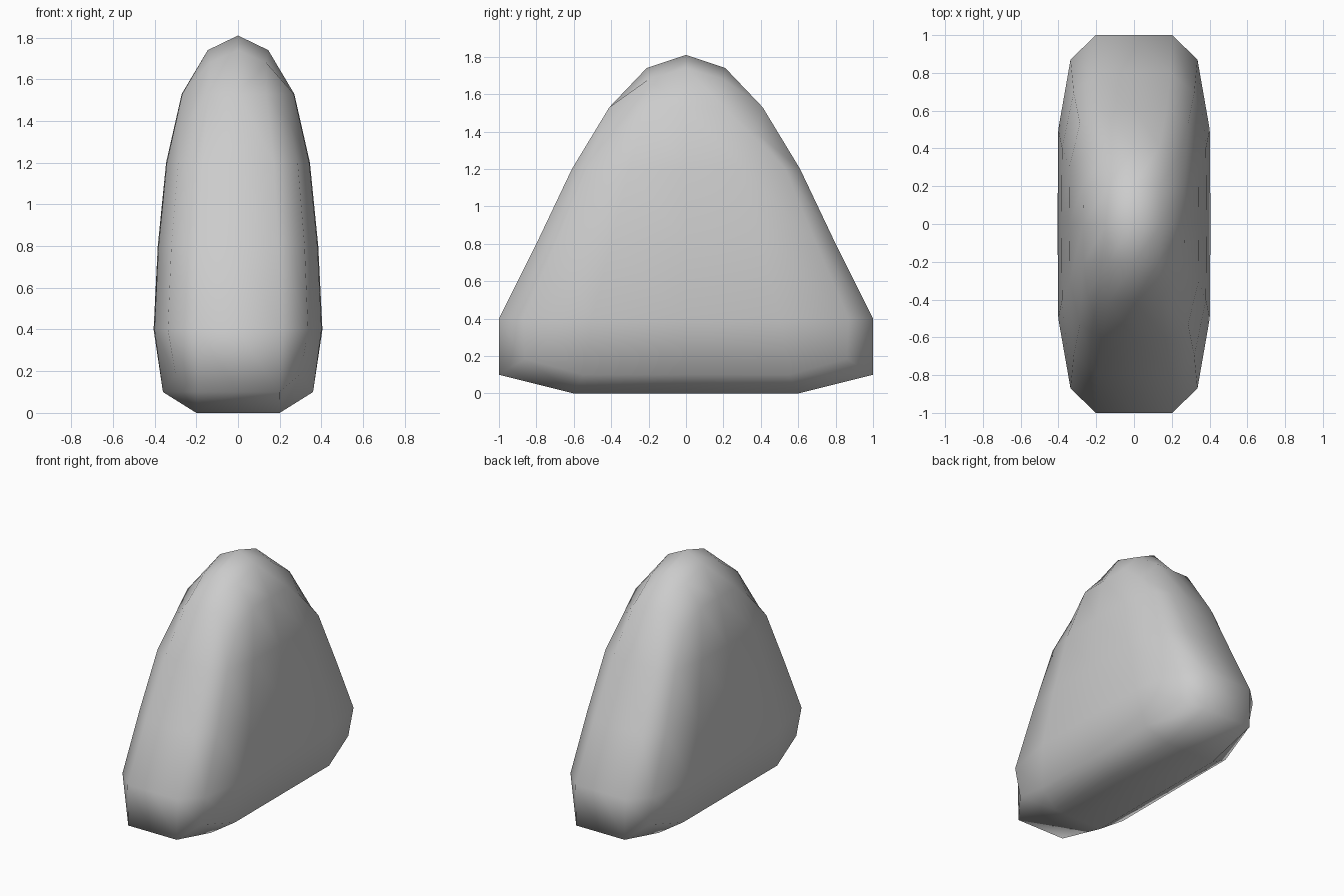
import bpy, bmesh

if "Cube" in bpy.data.objects:
    bpy.data.objects.remove(bpy.data.objects["Cube"])

# Half-width, half-depth and height of each horizontal ring, bottom to top
rings = {-2: (0.36, 1.0, 0.10), -1: (0.405, 1.0, 0.40), 0: (0.385, 0.80, 0.80),
         1: (0.345, 0.61, 1.20), 2: (0.27, 0.41, 1.53)}
# Rounded corner of the top and bottom rims
rim_corner = {2: (0.245, 0.37, 1.40), -2: (0.30, 0.86, 0.185)}
# Inner cap points, keyed by (steps in x, steps in y) from the cap centre
caps = {2: {(0, 0): (0, 0, 1.81), (1, 0): (0.145, 0, 1.74),
            (0, 1): (0, 0.21, 1.74), (1, 1): (0.135, 0.20, 1.68)},
        -2: {(0, 0): (0, 0, 0), (1, 0): (0.2, 0, 0),
             (0, 1): (0, 0.6, 0), (1, 1): (0.2, 0.6, 0)}}


def place(i, j, k):
    a, b = abs(i), abs(j)
    X, Y, z = rings[k]
    if max(a, b) < 2:
        x, y, z = caps[k][a, b]
    elif a == b:
        x, y, z = rim_corner.get(k, (0.83 * X, 0.87 * Y, z))
    elif a == 2:
        x, y = X, b * Y * (0.55 if k == -2 else 0.5)
        if b and k > -2:
            x *= 0.99
    else:
        x, y = a * X * (0.55 if k == -2 else 0.5), Y
    return (x if i >= 0 else -x), (y if j >= 0 else -y), z


# Tapered rounded block: a four-by-four gridded cube shaped ring by ring
bm = bmesh.new()
bmesh.ops.create_cube(bm, size=4)
bmesh.ops.subdivide_edges(bm, edges=bm.edges[:], cuts=3, use_grid_fill=True)
for v in bm.verts:
    v.co = place(*(round(c) for c in v.co))
bmesh.ops.recalc_face_normals(bm, faces=bm.faces[:])
for f in bm.faces:
    f.smooth = True

mesh = bpy.data.meshes.new("rounded_block")
bm.to_mesh(mesh)
bm.free()
bpy.context.collection.objects.link(bpy.data.objects.new("rounded_block", mesh))
